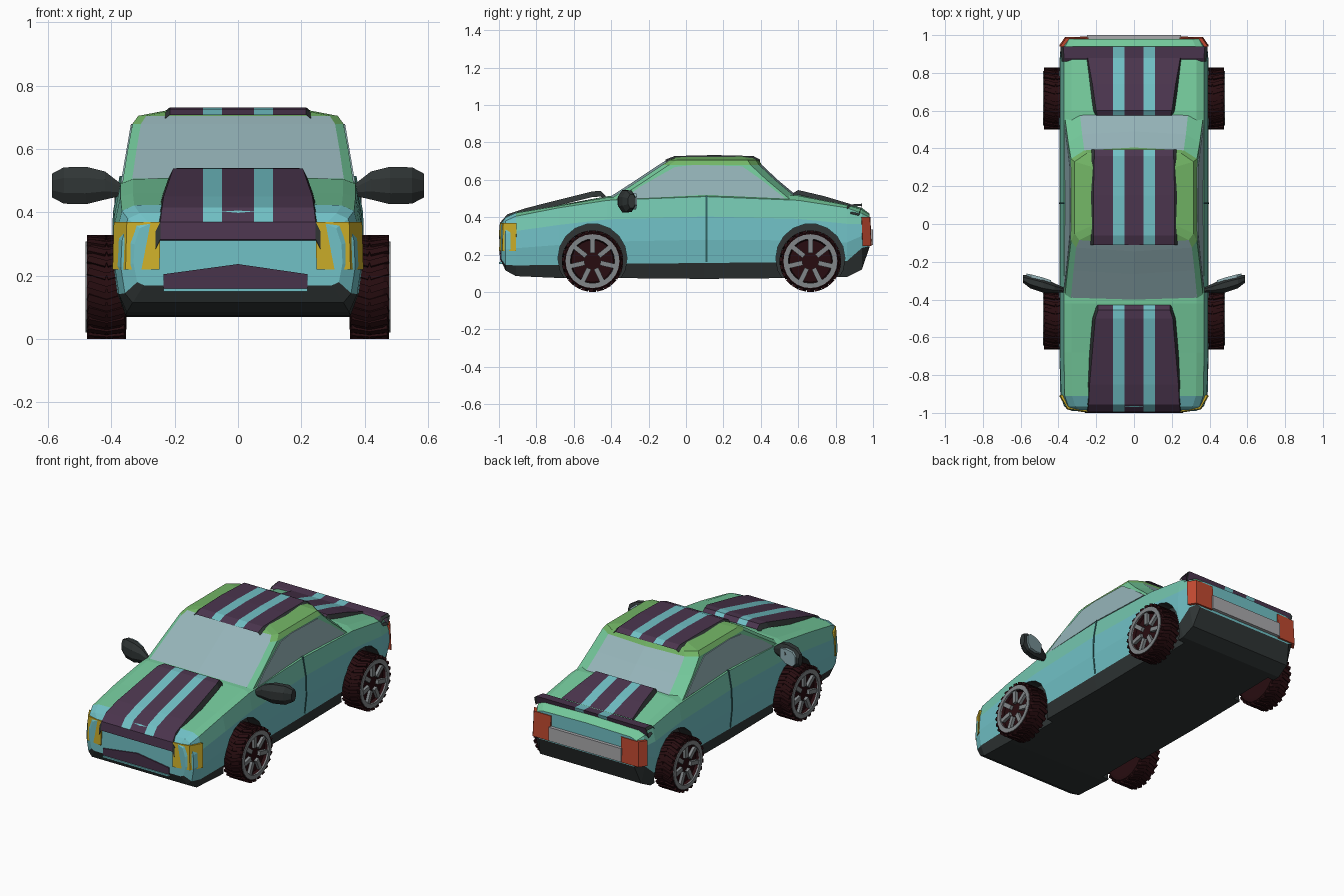
import bpy, bmesh, math
from mathutils import Matrix, Vector

if "Cube" in bpy.data.objects:
    bpy.data.objects.remove(bpy.data.objects["Cube"])

def mat(name, r, g, b):
    m = bpy.data.materials.new(name)
    m.diffuse_color = (r ** 2.2, g ** 2.2, b ** 2.2, 1)
    m.use_nodes = True
    m.node_tree.nodes["Principled BSDF"].inputs["Base Color"].default_value = m.diffuse_color
    return m

TEAL = mat("teal", .44, .75, .77)
MINT = mat("mint", .45, .77, .68)
GREEN = mat("sea_green", .45, .78, .60)
LEAF = mat("leaf_green", .45, .71, .40)
DARK = mat("dark_trim", .20, .22, .22)
PURPLE = mat("stripe_purple", .30, .22, .31)
GLASS = mat("glass", .58, .70, .72)
RUBBER = mat("rubber", .17, .08, .09)
RIM = mat("rim_grey", .50, .52, .53)
AMBER = mat("amber", .80, .68, .18)
RED = mat("red", .74, .29, .20)
PLATE = mat("plate_grey", .66, .66, .67)
SEAM = mat("seam", .20, .38, .38)

def finish(name, bm, mats, mirror=False):
    bmesh.ops.remove_doubles(bm, verts=bm.verts, dist=1e-5)
    bmesh.ops.recalc_face_normals(bm, faces=bm.faces)
    me = bpy.data.meshes.new(name)
    bm.to_mesh(me)
    bm.free()
    for m in mats:
        me.materials.append(m)
    ob = bpy.data.objects.new(name, me)
    bpy.context.collection.objects.link(ob)
    if mirror:
        ob.modifiers.new("mirror", 'MIRROR')
    return ob

def loft(name, rings, mats, pick=lambda i, j: 0, closed=True, caps=(0, 0), mirror=False):
    """Skin a list of point rows; pick(i, j) gives the material slot."""
    bm = bmesh.new()
    rows = [[bm.verts.new(p) for p in r] for r in rings]
    n = len(rows[0])
    for i in range(len(rows) - 1):
        for j in range(n if closed else n - 1):
            k = (j + 1) % n
            bm.faces.new((rows[i][j], rows[i][k], rows[i + 1][k], rows[i + 1][j])).material_index = pick(i, j)
    if caps:
        for row, idx in zip((rows[0], rows[-1]), caps):
            bm.faces.new(row).material_index = idx
    return finish(name, bm, mats, mirror)

def both(half):
    """Complete a half ring (first and last point on x = 0)."""
    return half + [(-x, y, z) for x, y, z in half[-2:0:-1]]

def circle(x, y, z, r, n=24):
    return [(x, y + r * math.cos(t), z + r * math.sin(t)) for t in (2 * math.pi * k / n for k in range(n))]

def prism(name, pts, offset, m, mirror=False):
    """Extrude a flat outline by an offset vector."""
    o = Vector(offset)
    return loft(name, [pts, [Vector(p) + o for p in pts]], [m], mirror=mirror)

# lower body: y, half width, bottom, sill line, shoulder, deck centre
stations = [(-.99, .33, .17, .18, .35, .37), (-.965, .37, .115, .145, .38, .405),
            (-.91, .39, .085, .142, .405, .43), (-.68, .395, .075, .145, .45, .465),
            (-.42, .395, .075, .15, .49, .512), (.1, .395, .07, .155, .51, .53),
            (.6, .395, .075, .16, .49, .525), (.86, .395, .08, .165, .45, .47),
            (.94, .388, .12, .235, .42, .45), (.98, .365, .235, .245, .40, .42)]
rings = []
for y, w, zb, zl, zs, zc in stations:
    h = zs - zl
    rings.append(both([(0, y, zb), (.9 * w, y, zb), (.965 * w, y, zl), (w, y, zl + .35 * h), (.99 * w, y, zl + .7 * h),
                       (.94 * w, y, zs), (.84 * w, y, zs + .7 * (zc - zs)), (0, y, zc)]))

def body_colour(i, j):
    k = min(j, 13 - j)
    return 1 if k < 2 else 0 if k < 4 or i < 2 else 2 if k == 4 else 3

body = loft("body", rings, [TEAL, DARK, MINT, GREEN], body_colour)

# wheel arch cutter
WHEELS = (-.5, .665)
bm = bmesh.new()
for y in WHEELS:
    for s in (-1, 1):
        bmesh.ops.create_cone(bm, cap_ends=True, segments=18, radius1=.185, radius2=.185, depth=.24,
                              matrix=Matrix.Translation((s * .43, y, .18)) @ Matrix.Rotation(math.pi / 2, 4, 'Y'))
for f in bm.faces:
    f.material_index = 1
cutter = finish("wheel_arch_cutter", bm, [TEAL, DARK, MINT, GREEN])
cutter.hide_render = True
cutter.hide_viewport = True
cut = body.modifiers.new("arches", 'BOOLEAN')
cut.operation, cut.solver, cut.object = 'DIFFERENCE', 'EXACT', cutter

# cabin: z, half width, front y, back y
levels = [(.44, .365, -.5, .70), (.50, .364, -.42, .61), (.60, .348, -.265, .49),
          (.68, .333, -.145, .405), (.705, .315, -.105, .39), (.724, .215, -.06, .36)]
rings = [both([(0, a, z), (.92 * x, a + .02, z), (x, a + .055, z), (x, b - .06, z), (.79 * x, b - .015, z), (0, b, z)])
         for z, x, a, b in levels]

def cabin_colour(i, j):
    k = min(j, 9 - j)
    if (k == 0 and 1 <= i <= 3) or (k == 4 and 1 <= i <= 2):
        return 1
    return 2 if i >= 3 else 0

loft("cabin", rings, [GREEN, GLASS, LEAF], cabin_colour, caps=(0, 2))

# side windows
def cabin_side(z):
    return .364 - (z - .50) * .031 / .18

outline = [(-.335, .495), (-.25, .56), (-.06, .668), (.05, .68), (.3, .672), (.41, .595), (.53, .50), (.1, .52)]
prism("side_window", [(cabin_side(z) - .01, y, z) for y, z in outline], (.015, 0, 0), GLASS, True)

# striped panels: path of y, z, half width
def striped(name, path, drop=.03, plain_rows=0):
    rows = []
    for y, z, w in path:
        half = [(.05, z), (.11, z), (w, z), (w + .015, z - drop)]
        rows.append([(-x, y, h) for x, h in half[::-1]] + [(x, y, h) for x, h in half])
    loft(name, rows, [PURPLE, TEAL, DARK],
         lambda i, j: 2 if j in (0, 6) else 1 if j in (2, 4) and i >= plain_rows else 0, closed=False, caps=None)

striped("hood_panel", [(-.985, .31, .245), (-1.0, .315, .245), (-.995, .37, .245), (-.955, .415, .24), (-.85, .45, .235),
                       (-.5, .538, .205), (-.455, .54, .19), (-.43, .515, .19)], plain_rows=2)
striped("roof_stripes", [(-.11, .708, .215), (-.06, .727, .215), (.15, .732, .215), (.36, .727, .21), (.395, .708, .21)], .012)
striped("trunk_stripes", [(.575, .53, .195), (.60, .545, .20), (.74, .512, .22), (.88, .47, .245)], .025)
striped("rear_spoiler", [(.86, .455, .37), (.88, .468, .37), (.94, .472, .375), (.925, .42, .375), (.88, .43, .37)], .012)

# lights, plate, grille, door seam
prism("headlight", [(.248, -.999, .22), (.355, -.982, .22), (.396, -.91, .22), (.25, -.90, .22)], (-.004, .004, .15), AMBER, True)
prism("tail_light", [(.245, .992, .245), (.365, .99, .245), (.396, .945, .245), (.25, .93, .245)], (-.004, -.006, .155), RED, True)
prism("rear_plate", [(-.25, .97, .25), (.25, .97, .25), (.25, .97, .335), (-.25, .97, .335)], (0, .03, 0), PLATE)
prism("grille", [(-.235, -.992, .16), (.22, -.992, .16), (.22, -.997, .205), (0, -.997, .237), (-.235, -.997, .205)],
      (0, .03, 0), PURPLE)
prism("grille_lip", [(-.235, -1, .15), (.22, -1, .15), (.22, -1, .16), (-.235, -1, .16)], (0, .04, 0), TEAL)
prism("door_seam", [(.385, .105, .16), (.398, .105, .28), (.395, .105, .40), (.374, .105, .515), (.35, .105, .515)],
      (0, .01, 0), SEAM, True)

# door mirrors: x, y, depth radius, height radius
pods = [(.365, -.35, .012, .018, .47), (.42, -.34, .028, .048, .485), (.48, -.325, .042, .064, .485),
        (.55, -.305, .038, .062, .485), (.588, -.29, .022, .04, .485)]
rings = [[(x, y + a * math.cos(t), z + b * math.sin(t)) for t in (math.pi * (k + .5) / 4 for k in range(8))]
         for x, y, a, b, z in pods]
loft("door_mirror", rings, [DARK], mirror=True)
prism("mirror_glass", [(.44, -.298, .455), (.49, -.281, .44), (.545, -.267, .44), (.57, -.262, .465),
                       (.57, -.262, .51), (.545, -.267, .53), (.49, -.281, .53), (.44, -.298, .515)],
      (0, -.02, 0), GLASS, True)

# wheels
def blocks(name, cx, cy, cz, count, radius, size, m, skew=0):
    bm = bmesh.new()
    for k in range(count):
        place = (Matrix.Translation((cx, cy, cz)) @ Matrix.Rotation(2 * math.pi * k / count, 4, 'X')
                 @ Matrix.Translation((0, 0, radius)) @ Matrix.Rotation(skew, 4, 'Z') @ Matrix.Diagonal((*size, 1)))
        bmesh.ops.create_cube(bm, size=1, matrix=place)
    finish(name, bm, [m], True)

for label, y in zip(("front", "rear"), WHEELS):
    z = .165
    tyre = [(.352, .13), (.355, .148), (.37, .158), (.46, .158), (.477, .148), (.477, .12), (.455, .112)]
    loft(label + "_tyre", [circle(x, y, z, r) for x, r in tyre], [RUBBER], mirror=True)
    rim = [(.45, .118), (.45, .144), (.481, .144), (.481, .118), (.45, .118)]
    loft(label + "_rim", [circle(x, y, z, r) for x, r in rim], [RIM], caps=None, mirror=True)
    blocks(label + "_spokes", .463, y, z, 7, .083, (.02, .026, .08), RIM)
    blocks(label + "_tread_outer", .445, y, z, 24, .157, (.06, .022, .014), RUBBER, .3)
    blocks(label + "_tread_inner", .385, y, z, 24, .157, (.06, .022, .014), RUBBER, -.3)
